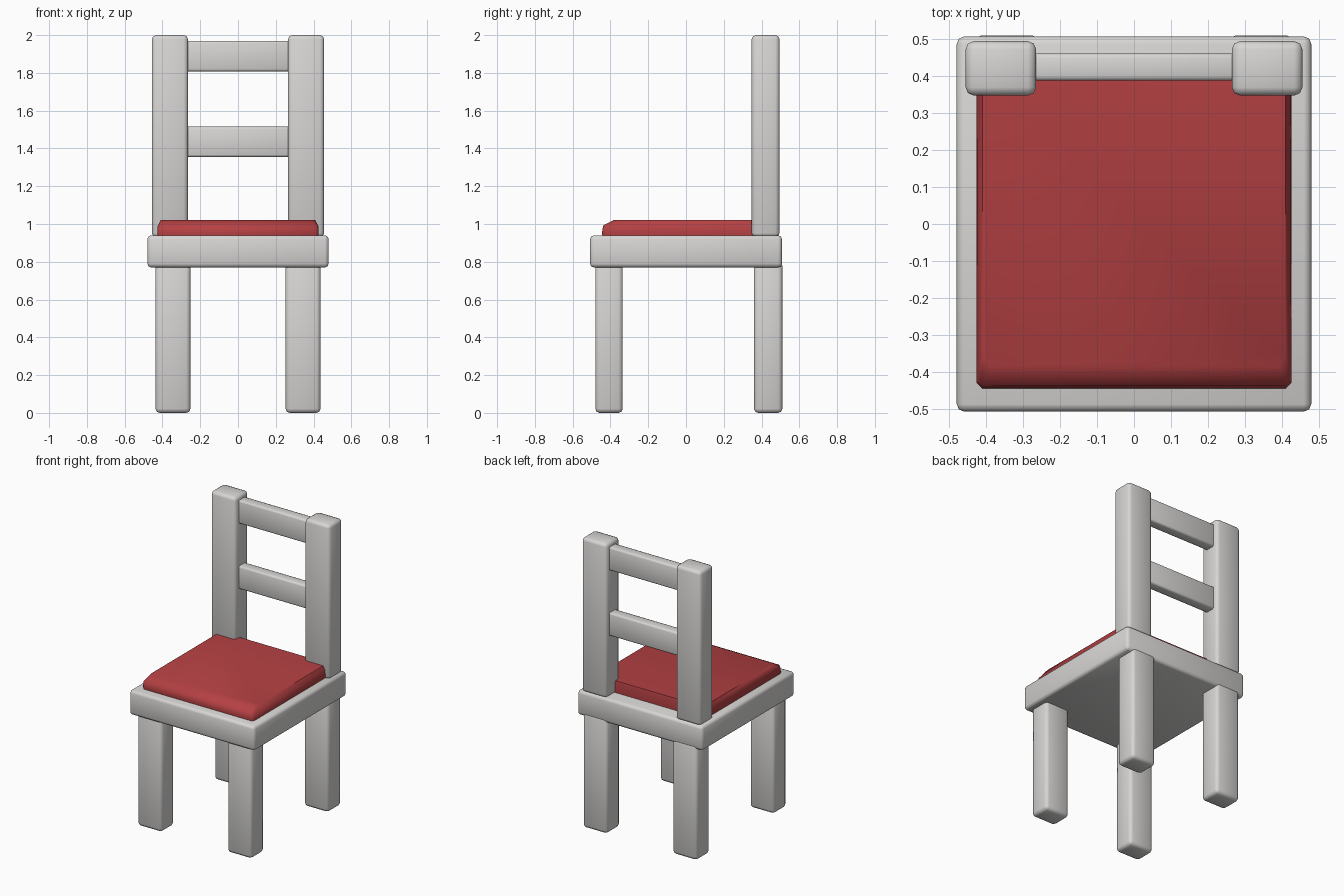
import bpy, bmesh, math

if "Cube" in bpy.data.objects:
    bpy.data.objects.remove(bpy.data.objects["Cube"])


def material(name, rgb):
    m = bpy.data.materials.new(name)
    m.diffuse_color = (*rgb, 1.0)
    m.use_nodes = True
    m.node_tree.nodes["Principled BSDF"].inputs["Base Color"].default_value = m.diffuse_color
    return m


GREY = material("light grey", (0.68, 0.67, 0.66))
RED = material("cushion red", (0.46, 0.052, 0.056))


def finish(obj, mat):
    obj.data.materials.append(mat)
    bpy.ops.object.select_all(action='DESELECT')
    obj.select_set(True)
    bpy.context.view_layer.objects.active = obj
    bpy.ops.object.shade_smooth_by_angle(angle=math.radians(50))


def block(name, x, y, z, mat, bevel=0.022):
    """Rounded box spanning the given (min, max) ranges."""
    bm = bmesh.new()
    bmesh.ops.create_cube(bm, size=1)
    for v in bm.verts:
        for i, (lo, hi) in enumerate((x, y, z)):
            v.co[i] = hi if v.co[i] > 0 else lo
    bmesh.ops.bevel(bm, geom=bm.edges[:], offset=bevel, segments=2,
                    profile=0.5, affect='EDGES')
    mesh = bpy.data.meshes.new(name)
    bm.to_mesh(mesh)
    bm.free()
    obj = bpy.data.objects.new(name, mesh)
    bpy.context.collection.objects.link(obj)
    finish(obj, mat)
    return obj


# Seat board
block("seat", (-0.48, 0.48), (-0.508, 0.508), (0.77, 0.94), GREY, 0.02)

# Legs and back posts, left and right
for side, s in (("left", -1), ("right", 1)):
    leg_x = sorted((s * 0.252, s * 0.437))
    post_x = sorted((s * 0.265, s * 0.456))
    block(f"front_leg_{side}", leg_x, (-0.48, -0.335), (0.0, 0.80), GREY)
    block(f"back_leg_{side}", leg_x, (0.36, 0.51), (0.0, 0.80), GREY)
    block(f"back_post_{side}", post_x, (0.348, 0.495), (0.93, 2.0), GREY)

# Horizontal back rails
for name, z in (("lower_rail", (1.355, 1.515)), ("upper_rail", (1.808, 1.97))):
    block(name, (-0.29, 0.29), (0.388, 0.462), z, GREY, 0.012)

# Cushion: chamfered pad made of stacked rectangular rings
rings = [  # half width, front y, back y, height
    (0.425, -0.442, 0.40, 0.93),
    (0.427, -0.445, 0.40, 0.955),
    (0.424, -0.438, 0.40, 0.992),
    (0.410, -0.385, 0.395, 1.02),
]
bm = bmesh.new()
loops = [[bm.verts.new(p) for p in ((-w, f, z), (w, f, z), (w, b, z), (-w, b, z))]
         for w, f, b, z in rings]
for a, b in zip(loops, loops[1:]):
    for i in range(4):
        j = (i + 1) % 4
        bm.faces.new((a[i], a[j], b[j], b[i]))
bm.faces.new(loops[0][::-1])
bm.faces.new(loops[-1])
# soften the upright front corners
corners = [e for e in bm.edges
           if abs(e.verts[0].co.z - e.verts[1].co.z) > 0.01
           and max(v.co.y for v in e.verts) < 0]
bmesh.ops.bevel(bm, geom=corners, offset=0.015, segments=1, affect='EDGES')
mesh = bpy.data.meshes.new("cushion")
bm.to_mesh(mesh)
bm.free()
cushion = bpy.data.objects.new("cushion", mesh)
bpy.context.collection.objects.link(cushion)
finish(cushion, RED)
